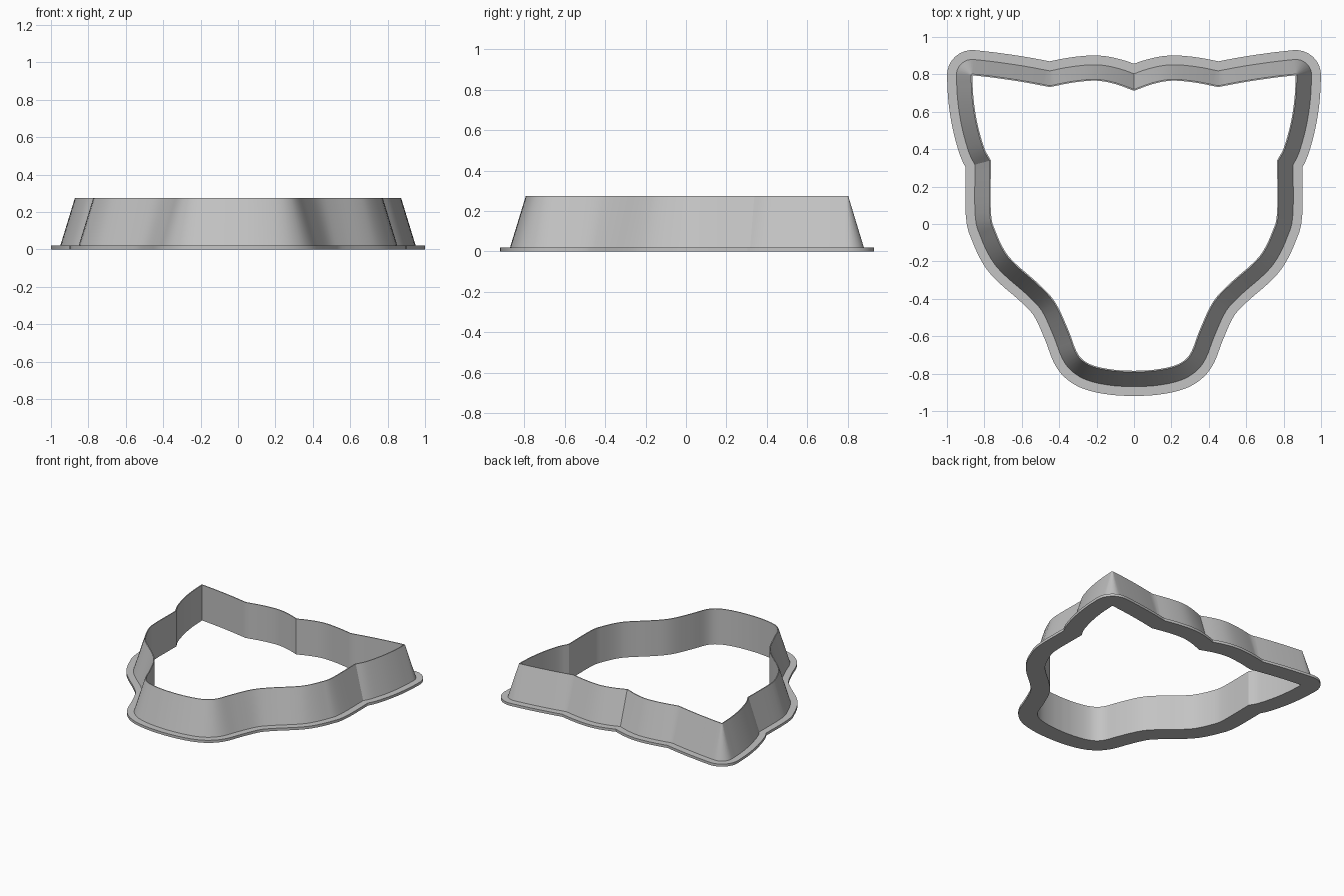
import bpy
import bmesh
import math
from mathutils import Vector

if "Cube" in bpy.data.objects:
    bpy.data.objects.remove(bpy.data.objects["Cube"], do_unlink=True)

# Inner outline of the left half, split into smooth runs that meet at sharp corners
RUNS = [
    # chin, cheek and side
    [(0, -.785), (.1, -.78), (.2, -.762), (.265, -.732), (.308, -.68), (.35, -.57),
     (.42, -.42), (.51, -.32), (.63, -.215), (.69, -.145), (.74, -.04), (.765, .06), (.765, .34)],
    # ear side
    [(.765, .34), (.802, .41), (.838, .54), (.858, .67), (.865, .795)],
    # ear top
    [(.865, .795), (.75, .782), (.6, .76), (.45, .732)],
    # brow hump
    [(.45, .732), (.32, .757), (.2, .766), (.1, .748), (0, .712)],
]

# Cross-section: distance outward from the inner outline, height
SECTION = [(0, 0), (.135, 0), (.135, .02), (.085, .02), (.007, .275), (0, .275)]
STEPS = 4
CORNER_STEPS = 8


def smooth_run(points):
    """Catmull-Rom samples through the points, without the last one."""
    p = [Vector(q) for q in points]
    p = [2 * p[0] - p[1]] + p + [2 * p[-1] - p[-2]]
    out = []
    for a, b, c, d in zip(p, p[1:], p[2:], p[3:]):
        for k in range(STEPS):
            t = k / STEPS
            out.append(b + .5 * t * (c - a + t * (2 * a - 5 * b + 4 * c - d
                                                  + t * (3 * (b - c) + d - a))))
    return out


def offset_rays(loop):
    """Pairs of point and outward offset; mitred, with round outer corners."""
    rays = []
    for i, p in enumerate(loop):
        e1 = (p - loop[i - 1]).normalized()
        e2 = (loop[(i + 1) % len(loop)] - p).normalized()
        n1, n2 = Vector((e1.y, -e1.x)), Vector((e2.y, -e2.x))
        turn = math.atan2(e1.cross(e2), e1.dot(e2))
        if turn > .8:
            start = math.atan2(n1.y, n1.x)
            for k in range(CORNER_STEPS + 1):
                a = start + turn * k / CORNER_STEPS
                rays.append((p, Vector((math.cos(a), math.sin(a)))))
        else:
            rays.append((p, (n1 + n2) / (1 + n1.dot(n2))))
    return rays


# Full outline, mirrored across the middle
half = [p for run in RUNS for p in smooth_run(run)] + [Vector(RUNS[-1][-1])]
outline = half + [Vector((-p.x, p.y)) for p in reversed(half[1:-1])]

# Sweep the section around the outline
bm = bmesh.new()
rings = [[bm.verts.new((*(p + n * d), z)) for d, z in SECTION]
         for p, n in offset_rays(outline)]
for i, ring in enumerate(rings):
    prev = rings[i - 1]
    for j in range(len(SECTION)):
        bm.faces.new((prev[j - 1], ring[j - 1], ring[j], prev[j]))
bmesh.ops.remove_doubles(bm, verts=bm.verts, dist=.0005)
bmesh.ops.recalc_face_normals(bm, faces=bm.faces)

mesh = bpy.data.meshes.new("cutter_wall_and_flange")
bm.to_mesh(mesh)
bm.free()
cutter = bpy.data.objects.new("cutter_wall_and_flange", mesh)
bpy.context.collection.objects.link(cutter)

# Plain grey plastic
grey = bpy.data.materials.new("plain_grey")
grey.use_nodes = True
colour = (.55, .55, .55, 1)
grey.diffuse_color = colour
grey.node_tree.nodes["Principled BSDF"].inputs["Base Color"].default_value = colour
mesh.materials.append(grey)

bpy.context.view_layer.objects.active = cutter
cutter.select_set(True)
bpy.ops.object.shade_smooth_by_angle(angle=math.radians(25))
